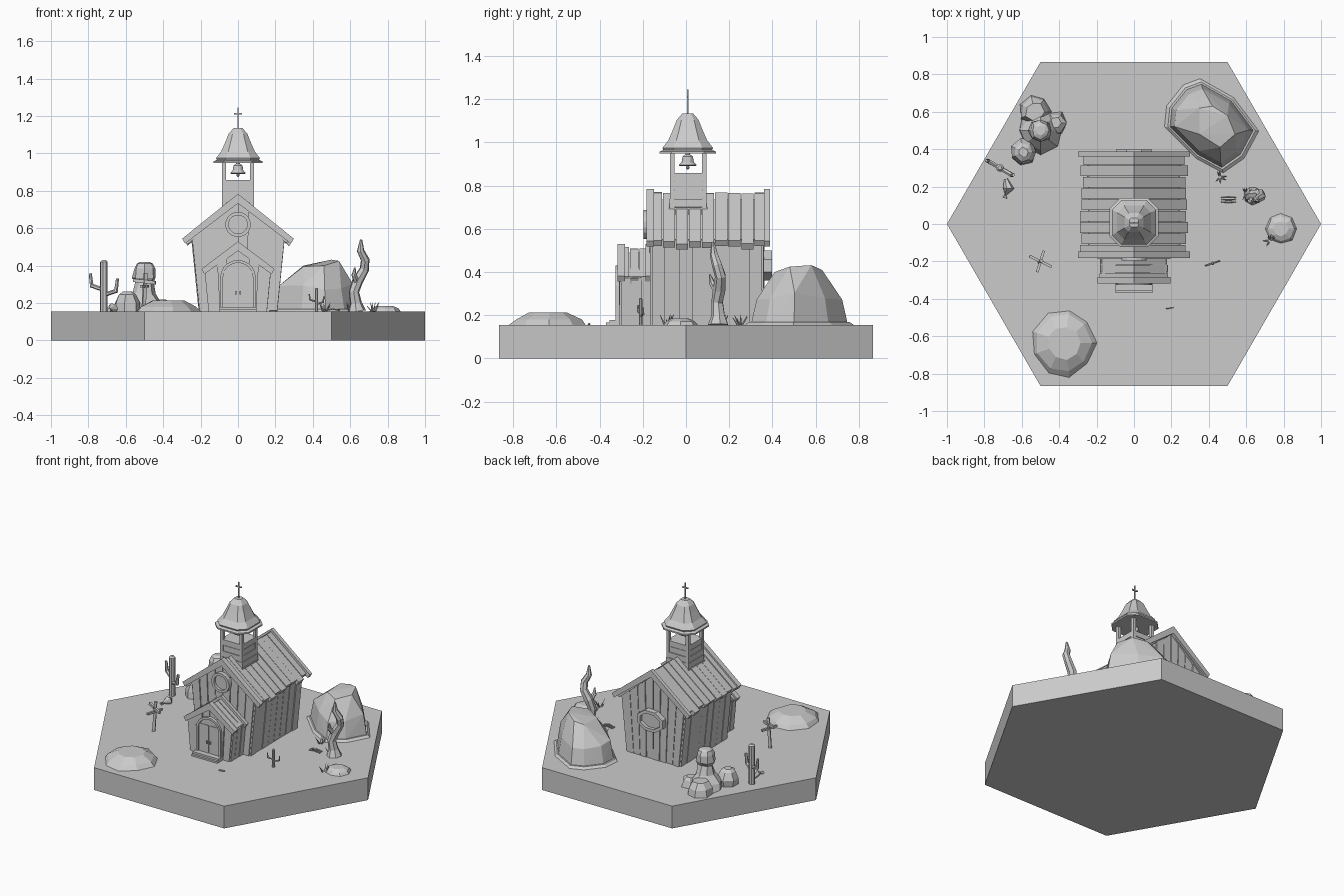
import bpy, bmesh, math, random
from mathutils import Vector, Matrix

random.seed(4)
if "Cube" in bpy.data.objects:
    bpy.data.objects.remove(bpy.data.objects["Cube"], do_unlink=True)

GREY = (0.6, 0.6, 0.6, 1)
mat = bpy.data.materials.new("plain grey")
mat.use_nodes = True
mat.diffuse_color = GREY
mat.node_tree.nodes["Principled BSDF"].inputs["Base Color"].default_value = GREY
G = 0.155  # ground level
jit = random.uniform


def finish(name, bm):
    bmesh.ops.recalc_face_normals(bm, faces=bm.faces)
    me = bpy.data.meshes.new(name)
    bm.to_mesh(me)
    bm.free()
    me.materials.append(mat)
    ob = bpy.data.objects.new(name, me)
    bpy.context.collection.objects.link(ob)
    return ob


def loft(bm, rings, closed=False):
    """Skin a list of equal-length point rings and cap the ends."""
    vs = [[bm.verts.new(p) for p in r] for r in rings]
    n = len(vs[0])
    for a, b in zip(vs, vs[1:]):
        for i in range(n):
            bm.faces.new((a[i], a[(i + 1) % n], b[(i + 1) % n], b[i]))
    bm.faces.new(vs[0])
    bm.faces.new(vs[-1])


def prism(bm, pts, y0, y1):
    loft(bm, [[(x, y, z) for x, z in pts] for y in (y0, y1)])


def box(bm, c, size, rot=0.0, tilt=0.0):
    m = Matrix.Translation(c) @ Matrix.Rotation(rot, 4, 'Z') @ Matrix.Rotation(tilt, 4, 'Y')
    bmesh.ops.create_cube(bm, size=1, matrix=m @ Matrix.Diagonal((*size, 1)))


def tube(bm, path, radii, sides=8):
    pts = [Vector(p) for p in path]
    rings = []
    for i, p in enumerate(pts):
        d = (pts[min(i + 1, len(pts) - 1)] - pts[max(i - 1, 0)]).normalized()
        u = d.cross(Vector((0.3, 1, 0.1))).normalized()
        v = d.cross(u)
        rings.append([p + radii[i] * (u * math.cos(k * math.tau / sides) + v * math.sin(k * math.tau / sides))
                      for k in range(sides)])
    loft(bm, rings)


def frame(bm, outer, inner, y0, y1, closed):
    n = len(outer)
    for i in range(n if closed else n - 1):
        j = (i + 1) % n
        prism(bm, [outer[i], outer[j], inner[j], inner[i]], y0, y1)


def oval(rx, rz, cz, n):
    return [(rx * math.cos((k + .5) * math.tau / n), cz + rz * math.sin((k + .5) * math.tau / n)) for k in range(n)]


def arch(w, spring, rise):
    arc = [(-w * math.cos(k * math.pi / 10), spring + rise * math.sin(k * math.pi / 10)) for k in range(11)]
    return [(-w, G)] + arc + [(w, G)]


def boarded_walls(name, base, eave, eave_z, peak, y0, y1, n_side, n_end):
    """Flared gabled body clad in slightly uneven upright boards."""
    bm = bmesh.new()
    prism(bm, [(-base, G), (base, G), (eave, eave_z), (0, peak), (-eave, eave_z)], y0, y1)
    slope = (peak - eave_z) / eave
    w = (y1 - y0) / n_side
    for s in (-1, 1):
        for i in range(n_side):
            t = jit(.004, .011)
            prism(bm, [(s * base, G), (s * (base + t), G), (s * (eave + t), eave_z), (s * eave, eave_z)],
                  y0 + i * w + .002, y0 + (i + 1) * w - .002)
    for i in range(n_end):
        a, b = -1 + 2 * i / n_end + .012, -1 + 2 * (i + 1) / n_end - .012
        quad = [(a * base, G), (b * base, G), (b * eave, peak - abs(b) * eave * slope),
                (a * eave, peak - abs(a) * eave * slope)]
        prism(bm, quad, y0 - jit(.003, .009), y0)
        prism(bm, quad, y1, y1 + jit(.003, .009))
    finish(name, bm)


def boarded_roof(name, peak, ex, ez, y0, y1, n):
    """Boards running down both slopes, with raised verge boards at the ends."""
    bm = bmesh.new()

    def board(s, t, lift, a, b):
        x, z = s * ex * t, peak + (ez - peak) * t + lift
        prism(bm, [(0, peak + lift), (x, z), (x - s * .016, z - .026), (0, peak - .035)], a, b)

    w = (y1 - y0) / n
    for s in (-1, 1):
        for i in range(n):
            board(s, jit(.93, 1), jit(-.006, .003), y0 + i * w + .002, y0 + (i + 1) * w - .002)
        for y in (y0, y1):
            board(s, 1.03, .016, y - .013, y + .022 if y == y0 else y + .013)
    finish(name, bm)


def hull_rock(name, pts):
    bm = bmesh.new()
    for p in pts:
        bm.verts.new(p)
    r = bmesh.ops.convex_hull(bm, input=bm.verts)
    bmesh.ops.delete(bm, geom=list({v for v in r["geom_interior"] if isinstance(v, bmesh.types.BMVert)}), context='VERTS')
    finish(name, bm)


def ring_rock(name, x, y, profile, sides, sy=1.0, rough=.12):
    bm = bmesh.new()
    loft(bm, [[(x + r * jit(1 - rough, 1 + rough) * math.cos(k * math.tau / sides),
                y + sy * r * jit(1 - rough, 1 + rough) * math.sin(k * math.tau / sides), z)
               for k in range(sides)] for r, z in profile])
    finish(name, bm)


# Hexagonal ground slab
bm = bmesh.new()
loft(bm, [[(math.cos(k * math.pi / 3), math.sin(k * math.pi / 3), z) for k in range(6)] for z in (0, G)])
finish("ground_slab", bm)

# Chapel and porch
boarded_walls("chapel_walls", .2, .24, .55, .735, -.16, .355, 8, 8)
boarded_roof("chapel_roof", .768, .29, .535, -.17, .375, 9)
boarded_walls("porch_walls", .148, .17, .38, .49, -.302, -.16, 3, 6)
boarded_roof("porch_roof", .513, .19, .37, -.305, -.175, 3)

# Arched double door
bm = bmesh.new()
frame(bm, arch(.095, .335, .095), arch(.08, .335, .08), -.326, -.3, False)
prism(bm, arch(.08, .335, .08), -.314, -.3)
for s in (-1, 1):
    box(bm, (s * .04, -.315, .27), (.072, .006, .2))
    box(bm, (s * .012, -.321, .255), (.008, .012, .02))
finish("arched_door", bm)

# Doorstep
bm = bmesh.new()
box(bm, (0, -.33, G + .012), (.2, .05, .024))
box(bm, (0, -.345, G + .005), (.2, .05, .012))
finish("door_steps", bm)

# Gable windows, round at the front and long octagon at the back
bm = bmesh.new()
frame(bm, oval(.068, .068, .62, 16), oval(.05, .05, .62, 16), -.196, -.155, True)
prism(bm, oval(.05, .05, .62, 16), -.178, -.155)
finish("round_window", bm)
bm = bmesh.new()
frame(bm, oval(.105, .075, .43, 8), oval(.08, .053, .43, 8), .355, .398, True)
prism(bm, oval(.08, .053, .43, 8), .355, .376)
finish("back_window", bm)

# Bell tower of stacked boards with corner posts
bm = bmesh.new()
for i in range(5):
    z = .66 + i * .04
    h = .178 - i * .004 + jit(-.005, .003)
    box(bm, (0, .01, z + .02), (h, h, .037))
box(bm, (0, .01, .75), (.155, .155, .19))
for sx in (-1, 1):
    for sy in (-1, 1):
        box(bm, (sx * .074, .01 + sy * .074, .8), (.021, .021, .32))
finish("bell_tower", bm)

# Flared tower roof with clipped corners
bm = bmesh.new()
rings = []
for r, z in [(.105, .948), (.13, .948), (.13, .958), (.113, .965), (.117, .975), (.09, 1.01),
             (.068, 1.06), (.05, 1.105), (.024, 1.135)]:
    c = r * .58
    rings.append([(x, y + .008, z) for x, y in
                  [(r, -c), (r, c), (c, r), (-c, r), (-r, c), (-r, -c), (-c, -r), (c, -r)]])
loft(bm, rings)
finish("tower_roof", bm)

# Roof cross
bm = bmesh.new()
box(bm, (0, .008, 1.185), (.008, .008, .12))
box(bm, (0, .008, 1.212), (.042, .008, .008))
finish("roof_cross", bm)

# Bell
bm = bmesh.new()
loft(bm, [[(r * math.cos(k * math.tau / 12), .008 + r * math.sin(k * math.tau / 12), z) for k in range(12)]
          for r, z in [(.036, .89), (.042, .895), (.028, .91), (.024, .935), (.01, .945), (.008, .965)]])
bmesh.ops.create_icosphere(bm, subdivisions=1, radius=.01, matrix=Matrix.Translation((0, .008, .884)))
finish("bell", bm)

# Large boulder with a low sandy skirt
foot = [(.19, .52), (.2, .62), (.28, .72), (.36, .75), (.52, .66), (.64, .5), (.57, .37), (.47, .3), (.34, .37)]
hull_rock("boulder", [(x, y, G) for x, y in foot] +
          [(.415 + (x - .415) * .88, .525 + (y - .525) * .88, jit(.27, .32)) for x, y in foot] +
          [(.35, .62, .4), (.42, .63, .41), (.5, .58, .432), (.54, .48, .425), (.46, .41, .4), (.35, .48, .395)])
hull_rock("boulder_skirt", [(.415 + (x - .415) * k, .525 + (y - .525) * k, z)
                            for x, y in foot for k, z in ((1.12, G), (1.04, .168))])

# Stacked rock spire and its smaller neighbours
ring_rock("rock_spire", -.5, .5, [(.12, G), (.1, .2), (.06, .25), (.045, .31), (.062, .335), (.058, .385),
                                  (.045, .41), (.025, .42)], 8)
ring_rock("spire_rock_front", -.59, .385, [(.07, G), (.07, .2), (.05, .245), (.025, .262)], 7)
ring_rock("spire_rock_back", -.53, .6, [(.085, G), (.075, .2), (.05, .24)], 7)
ring_rock("spire_rock_side", -.42, .54, [(.065, G), (.055, .2), (.03, .22)], 6)

# Low mound and scattered stones
ring_rock("low_mound", -.375, -.635, [(.17, G), (.145, .18), (.085, .213)], 9, 1.05, .06)
ring_rock("flat_stone", .785, -.025, [(.083, G), (.07, .172), (.04, .185)], 8, 1, .07)

# Dead tree
bm = bmesh.new()
tube(bm, [(.635, .15, G), (.63, .15, .2), (.62, .145, .26), (.64, .155, .32), (.675, .16, .38),
          (.68, .145, .43), (.655, .13, .48), (.658, .125, .54)], [.05, .032, .028, .03, .026, .024, .02, .006], 7)
tube(bm, [(.64, .15, .3), (.62, .12, .35), (.625, .11, .39)], [.018, .014, .004], 6)
finish("dead_tree", bm)


# Cacti with two raised arms
def cactus(name, x, y, h, r, d):
    bm = bmesh.new()
    tube(bm, [(x, y, G), (x, y, G + h * .96), (x, y, G + h)], [r, r, r * .5], 8)
    for s, z in ((1, .32), (-1, .42)):
        px, py = x + s * d[0], y + s * d[1]
        tube(bm, [(x, y, G + h * z), (px, py, G + h * (z + .08)), (px + s * d[0] * .12, py, G + h * (z + .32))],
             [r * .55, r * .6, r * .4], 6)
    finish(name, bm)


cactus("tall_cactus", -.717, .3, .275, .021, (.065, -.038))
cactus("small_cactus", .42, -.21, .125, .009, (.035, .012))

# Leaning wooden grave cross
bm = bmesh.new()
box(bm, (-.5, -.2, .255), (.018, .016, .21), .4, .06)
box(bm, (-.5, -.2, .315), (.13, .014, .018), -.45, .1)
box(bm, (-.5, -.2, .29), (.014, .12, .014), -.3)
finish("grave_cross", bm)

# Bleached bones and pebbles on the ground
bm = bmesh.new()
tube(bm, [(-.69, .14, .162), (-.67, .19, .17), (-.685, .24, .162)], [.012, .03, .01], 6)
for i in range(3):
    tube(bm, [(.465, .12 + i * .012, .16), (.505, .115 + i * .015, .168), (.545, .12 + i * .012, .16)], [.004] * 3, 5)
tube(bm, [(.17, -.45, .158), (.21, -.445, .16)], [.006, .004], 5)
finish("bones", bm)

# Grass tufts
bm = bmesh.new()
for x, y in ((.46, .25), (.725, -.09), (.6, .16)):
    for i in range(7):
        a = jit(0, math.tau)
        tip = (x + .035 * math.cos(a), y + .035 * math.sin(a), G + jit(.025, .05))
        tube(bm, [(x + .01 * math.cos(a), y + .01 * math.sin(a), G), tip], [.005, .001], 4)
finish("grass_tufts", bm)
